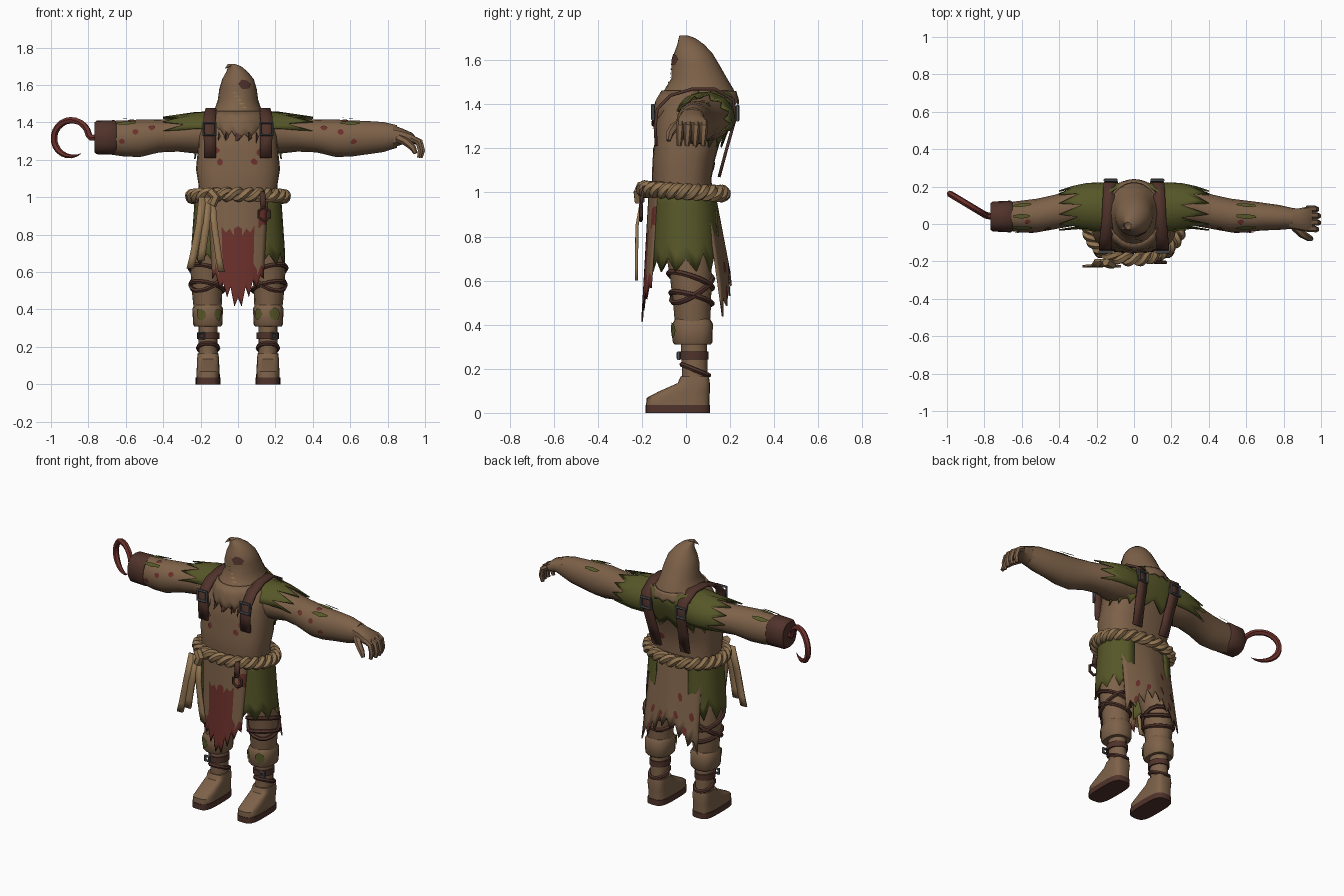
import bpy, bmesh, random
from math import sin, cos, pi, radians, copysign
from mathutils import Vector, Matrix

random.seed(4)
cube = bpy.data.objects.get("Cube")
if cube:
    bpy.data.objects.remove(cube, do_unlink=True)


def material(name, rgb):
    m = bpy.data.materials.new(name)
    m.use_nodes = True
    m.diffuse_color = (*rgb, 1)
    m.node_tree.nodes["Principled BSDF"].inputs["Base Color"].default_value = (*rgb, 1)
    return m


BROWN = material("brown cloth", (.205, .12, .066))
GREEN = material("moss green cloth", (.095, .095, .022))
RED = material("dried red", (.15, .03, .024))
DARK = material("dark leather", (.08, .033, .024))
TAN = material("tan rope", (.29, .18, .085))
METAL = material("grey metal", (.09, .094, .1))
SIDES = (("left", 1), ("right", -1))


def make(name, verts, faces, mats, side=1, thick=0, rule=None):
    """Mesh object from points; side mirrors x, rule picks a material by face centre."""
    me = bpy.data.meshes.new(name)
    me.from_pydata([(v[0] * side, v[1], v[2]) for v in verts], [], faces)
    bm = bmesh.new()
    bm.from_mesh(me)
    bmesh.ops.recalc_face_normals(bm, faces=bm.faces)
    for f in bm.faces:
        f.material_index = rule(f.calc_center_median()) if rule else 0
    bm.to_mesh(me)
    bm.free()
    for m in mats if isinstance(mats, list) else [mats]:
        me.materials.append(m)
    ob = bpy.data.objects.new(name, me)
    bpy.context.collection.objects.link(ob)
    if thick:
        mod = ob.modifiers.new("thickness", "SOLIDIFY")
        mod.thickness, mod.offset = thick, 0
    for o in bpy.context.selected_objects:
        o.select_set(False)
    ob.select_set(True)
    bpy.context.view_layer.objects.active = ob
    bpy.ops.object.shade_smooth_by_angle(angle=radians(38))
    return ob


def ring_point(r, ang, axis="z", p=2, off=0):
    """Point on a rounded cross-section (x, y, z, half width, half depth)."""
    c, s = (copysign(abs(t) ** (2 / p), t) for t in (cos(ang), sin(ang)))
    a, b = (r[3] + off) * c, (r[4] + off) * s
    return Vector(r[:3]) + (Vector((a, b, 0)) if axis == "z" else Vector((0, a, b)))


def surface(rings, axis="z", p=2):
    """Function (angle, position, offset) giving a point on the lofted surface."""
    k = "xyz".index(axis)

    def f(ang, v, off=.005):
        for lo, hi in zip(rings, rings[1:]):
            if v <= hi[k]:
                break
        t = (v - lo[k]) / (hi[k] - lo[k])
        return ring_point([x + (y - x) * t for x, y in zip(lo, hi)], ang, axis, p, off)
    return f


def loft(name, rings, mat, axis="z", p=2, n=16, side=1):
    verts = [ring_point(r, 2 * pi * i / n, axis, p) for r in rings for i in range(n)]
    faces = [(j * n + i, j * n + (i + 1) % n, j * n + n + (i + 1) % n, j * n + n + i)
             for j in range(len(rings) - 1) for i in range(n)]
    faces += [tuple(range(n)), tuple(range(len(verts) - n, len(verts)))]
    return make(name, verts, faces, mat, side)


def sheet(name, f, nu, nv, mats, side=1, rag=.2, rule=None):
    """Thin cloth from f(u, v) with a ragged edge at v = 1."""
    verts = []
    for i in range(nu + 1):
        cut = 1 - (i % 2) * random.uniform(.6, 1.2) * rag
        verts += [f(i / nu, j / nv * cut) for j in range(nv + 1)]
    w = nv + 1
    faces = [(i * w + j, i * w + j + 1, i * w + w + j + 1, i * w + w + j)
             for i in range(nu) for j in range(nv)]
    return make(name, verts, faces, mats, side, .008, rule)


def blob(name, f, u, v, du, dv, mat, side=1, n=8, off=.005):
    """Irregular patch lying on a surface."""
    verts = [f(u, v, off)]
    for i in range(n):
        k, a = random.uniform(.75, 1.1), 2 * pi * i / n
        verts.append(f(u + du * k * cos(a), v + dv * k * sin(a), off))
    make(name, verts, [(0, i + 1, (i + 1) % n + 1) for i in range(n)], mat, side)


def ribbon(name, pts, w, mat, side=1):
    verts = [(x + d * w / 2, y, z) for x, y, z in pts for d in (-1, 1)]
    faces = [(2 * i, 2 * i + 1, 2 * i + 3, 2 * i + 2) for i in range(len(pts) - 1)]
    return make(name, verts, faces, mat, side, .014)


def tube(name, pts, radii, mat, side=1, cyclic=False):
    cu = bpy.data.curves.new(name, "CURVE")
    cu.dimensions, cu.bevel_depth, cu.bevel_resolution = "3D", 1, 1
    cu.use_fill_caps = True
    sp = cu.splines.new("POLY")
    sp.points.add(len(pts) - 1)
    sp.use_cyclic_u = cyclic
    for i, (q, p) in enumerate(zip(sp.points, pts)):
        q.co = (p[0] * side, p[1], p[2], 1)
        q.radius = radii[i] if isinstance(radii, list) else radii
    tmp = bpy.data.objects.new(name + "_path", cu)
    bpy.context.collection.objects.link(tmp)
    bpy.context.view_layer.update()
    me = bpy.data.meshes.new_from_object(tmp.evaluated_get(bpy.context.evaluated_depsgraph_get()))
    verts, faces = [v.co.copy() for v in me.vertices], [tuple(p.vertices) for p in me.polygons]
    bpy.data.objects.remove(tmp, do_unlink=True)
    bpy.data.meshes.remove(me)
    return make(name, verts, faces, mat)


def frame(name, loc, r, mat, side=1, n=4):
    """Square or many-sided buckle facing front."""
    pts = [(loc[0] + r * cos(2 * pi * (i + .5) / n), loc[1],
            loc[2] + r * sin(2 * pi * (i + .5) / n)) for i in range(n)]
    tube(name, pts, .009, mat, side, True)


# Torso
torso = [(0, 0, .86, .2, .12), (0, -.01, .97, .215, .135), (0, -.02, 1.06, .21, .135),
         (0, -.01, 1.15, .225, .142), (0, .01, 1.25, .215, .15), (0, .03, 1.33, .21, .165),
         (0, .06, 1.42, .19, .15), (0, .08, 1.47, .12, .1)]
loft("torso", torso, BROWN, p=2.7, n=24)
body = surface(torso, p=2.7)
for x, z in ((-1.9, 1.19), (-1.3, 1.19), (-1.15, 1.24), (-2, 1.25), (1.3, 1.12)):
    blob("torso_stain", body, x, z, .09, .02, RED)

# Hood with a drooping tip and ragged mantle
hood = [(0, .045, 1.28, .17, .19), (0, .05, 1.42, .16, .18), (0, .06, 1.47, .125, .155),
        (0, .06, 1.52, .108, .125), (0, .043, 1.58, .1, .108), (0, .033, 1.63, .085, .088),
        (-.005, .022, 1.67, .058, .062), (-.018, .005, 1.7, .035, .038),
        (-.035, -.01, 1.712, .02, .02), (-.068, -.03, 1.688, .003, .003)]
loft("hood", hood[1:], BROWN, n=20)
hood_skin = surface(hood[:-1])
sheet("hood_mantle", lambda u, v: hood_skin(
    2 * pi * u, 1.46 - v * (.06 + .1 * max(0, -sin(2 * pi * u))), .006), 32, 3, BROWN, rag=.35)
blob("hood_eye_hole", hood_skin, -1.15, 1.605, .4, .028, DARK, n=6)
for i in range(5):
    blob("hood_stitch", hood_skin, -1.75 + .12 * i, 1.56 - .02 * i, .14, .005, TAN, n=4)
for i in range(5):
    blob("chest_stitch", body, -1.57 + .17 * (i - 2), 1.325, .05, .04, DARK, n=3, off=.02)

# Ragged green cloth over the upper back
sheet("back_cape", lambda u, v: body(radians(10 + 160 * u), 1.455 - .25 * v, .014),
      14, 5, GREEN, rag=.3)

# Arms, shoulder rags, straps
arm = [(.1, .08, 1.34, .12, .1), (.22, .09, 1.338, .12, .105), (.32, .09, 1.332, .1, .088),
       (.42, .065, 1.328, .092, .088), (.52, .045, 1.316, .09, .1), (.6, .04, 1.314, .085, .097),
       (.68, .04, 1.318, .075, .09), (.78, .035, 1.322, .066, .08), (.85, .03, 1.325, .055, .06)]
skin = surface(arm, "x")
strap = [(.15, -.135, 1.21), (.15, -.14, 1.3), (.155, -.13, 1.38), (.15, -.07, 1.44),
         (.14, .03, 1.47), (.135, .13, 1.47), (.13, .215, 1.42), (.12, .222, 1.33),
         (.11, .185, 1.2), (.1, .15, 1.07)]
for tag, s in SIDES:
    loft(tag + "_arm", arm if s > 0 else arm[:7], BROWN, "x", side=s)
    sheet(tag + "_shoulder_rag", lambda u, v: skin(radians(195 * u - 30), .1 + .3 * v, .012),
          12, 4, GREEN, s, .42)
    for a in (50, 90, 130):
        blob(tag + "_arm_rag", skin, radians(a), .6, .14, .06, GREEN, s, 6, .012)
    for a, x in ((110, .57), (160, .55), (190, .62), (150, .46)):
        blob(tag + "_arm_stain", skin, radians(a), x, .16, .018, RED, s)
    ribbon(tag + "_strap", strap, .065, DARK, s)
    frame(tag + "_front_buckle", (.152, -.15, 1.365), .045, METAL, s)
    frame(tag + "_back_buckle", (.125, .234, 1.36), .045, METAL, s)

# Left hand
loft("left_palm", [(.83, .03, 1.325, .056, .06), (.88, .025, 1.325, .058, .042),
                   (.93, .025, 1.315, .068, .03), (.955, .025, 1.3, .062, .018)], BROWN, "x", 2.6, 12)
for i, name in enumerate(("little", "ring", "middle", "index")):
    y, d = .082 - .036 * i, .01 * (i in (1, 2))
    tube(f"left_{name}_finger", [(.925, y, 1.318), (.963 + d, y, 1.297), (.976 + d, y - .003, 1.25),
                                 (.967 + d, y - .005, 1.212)], [.018, .018, .016, .011], BROWN)
tube("left_thumb", [(.86, -.015, 1.315), (.9, -.055, 1.295), (.935, -.075, 1.265),
                    (.95, -.08, 1.235)], [.024, .021, .018, .011], BROWN)

# Right cuff and hook
loft("hook_cuff", [(.65, .04, 1.32, .078, .085), (.66, .04, 1.32, .085, .092),
                   (.755, .04, 1.32, .08, .09), (.768, .04, 1.32, .07, .08)], DARK, "x", 2.4, side=-1)
hook = [(-.76, .04, 1.32), (-.785, .045, 1.318)]
for i in range(19):
    a = radians(10 + 16.3 * i)
    x = -.89 + .094 * cos(a)
    hook.append((x, .045 + .6 * (-.79 - x), 1.315 + .097 * sin(a)))
tube("hook", hook, [.018] * 15 + [.017, .015, .013, .01, .006, .001], RED)

# Twisted rope belt with hanging tails
for k in range(2):
    path = []
    for i in range(160):
        a = 2 * pi * i / 160
        t = 13 * a + pi * k
        path.append(((.244 + .019 * cos(t)) * cos(a), -.012 + (.176 + .019 * cos(t)) * sin(a),
                     1.005 + .019 * sin(t) - .01 * sin(a)))
    tube(f"rope_belt_strand_{k + 1}", path, .022, TAN, cyclic=True)
tube("rope_knot", [(-.15, -.2, 1.03), (-.12, -.215, 1.0), (-.14, -.21, .96)], .026, TAN)
for x, dx, w, z in ((-.14, .04, .035, .6), (-.16, -.03, .04, .66), (-.19, -.05, .04, .62)):
    ribbon("rope_tail", [(x, -.195, 1), (x + dx / 3, -.222, .85), (x + dx, -.225, z + .06),
                         (x + dx * 1.3, -.225, z)], w, TAN)
frame("belt_ring", (.14, -.205, .91), .035, DARK, n=6)
ribbon("belt_ring_loop", [(.13, -.19, 1.03), (.135, -.205, .94)], .03, DARK)


# Skirt panels: stained apron, back cloth, green sides
def apron(u, v):
    x = .32 * (u - .5)
    return (x * (1 - .15 * v), -.165 - .035 * v + 1.6 * x * x, 1.02 - v * (.63 - 1.1 * abs(x)))


def back_cloth(u, v):
    x = .36 * (u - .5)
    return (x * (1 + .1 * v), .125 + .08 * v - 1.2 * x * x, 1.02 - v * (.42 + .9 * abs(x)))


def stained(c):
    low = c.z < .82 and abs(c.x) < .085 or c.z < .62
    return int(low or (c.x > .1 and .84 < c.z < .94))


sheet("front_apron", apron, 14, 16, [BROWN, RED], rag=.13, rule=stained)
sheet("back_skirt", back_cloth, 14, 6, BROWN, rag=.16)
for u, v in ((.2, .85), (.35, .75), (.62, .8), (.8, .7), (.85, .9), (.3, .5), (.1, .65)):
    blob("back_skirt_stain", lambda a, b, o: Vector(back_cloth(a, b)) + Vector((0, o, 0)),
         u, v, .04, .05, RED, off=.008)
for tag, s in SIDES:
    hips = surface([(0, 0, .6, .255, .165), (0, -.005, 1.03, .225, .15)], p=2.4)
    sheet(tag + "_side_skirt", lambda u, v: hips(radians(130 * u - 65), 1.02 - .38 * v, 0),
          10, 5, GREEN, s, .22)

# Legs, cuffs, boots
thigh = [(.16, .03, .34, .07, .075), (.165, .028, .48, .08, .085), (.165, .022, .62, .09, .095),
         (.14, .005, .8, .1, .11), (.11, 0, .95, .09, .11)]
leg = surface(thigh)
for tag, s in SIDES:
    loft(tag + "_thigh", thigh, BROWN, side=s)
    for k, (z, tilt) in enumerate(((.56, .06), (.6, -.04), (.52, -.03))):
        loop = [leg(a, z + tilt * sin(a - .6), .004) for a in (2 * pi * i / 16 for i in range(16))]
        tube(f"{tag}_thigh_wrap_{k + 1}", loop, .013, DARK, s, True)
    loft(tag + "_trouser_cuff", [(.162, .03, .31, .072, .082), (.162, .03, .32, .078, .09),
                                 (.162, .03, .405, .082, .092), (.162, .03, .425, .07, .08)],
         BROWN, p=2.5, side=s)
    cuff = surface([(.162, .03, .31, .076, .088), (.162, .03, .42, .082, .092)], p=2.5)
    for a in (-1.2, -2.2):
        blob(tag + "_cuff_patch", cuff, a, .375, .35, .035, GREEN, s, 7, .007)
    loft(tag + "_ankle", [(.16, .04, .1, .056, .062), (.16, .04, .2, .05, .058),
                          (.16, .035, .34, .052, .06)], BROWN, side=s)
    loft(tag + "_ankle_strap", [(.16, .035, .242, .06, .068), (.16, .035, .278, .06, .068)], DARK, side=s)
    frame(tag + "_ankle_buckle", (.195, -.033, .26), .02, METAL, s)
    tie = [(.16 + .054 * cos(a), .042 + .062 * sin(a), .195 - .025 * sin(a))
           for a in (2 * pi * i / 14 for i in range(14))]
    tube(tag + "_ankle_tie", tie, .012, DARK, s, True)
    loft(tag + "_sole", [(.16, -.037, 0, .066, .147), (.16, -.037, .036, .066, .147)], DARK, p=3.5, n=24, side=s)
    loft(tag + "_boot", [(.16, -.037, .036, .063, .144), (.16, -.036, .068, .062, .143),
                         (.16, -.01, .095, .06, .118), (.16, .035, .135, .059, .073),
                         (.16, .04, .165, .055, .064)], BROWN, p=3.5, n=24, side=s)
